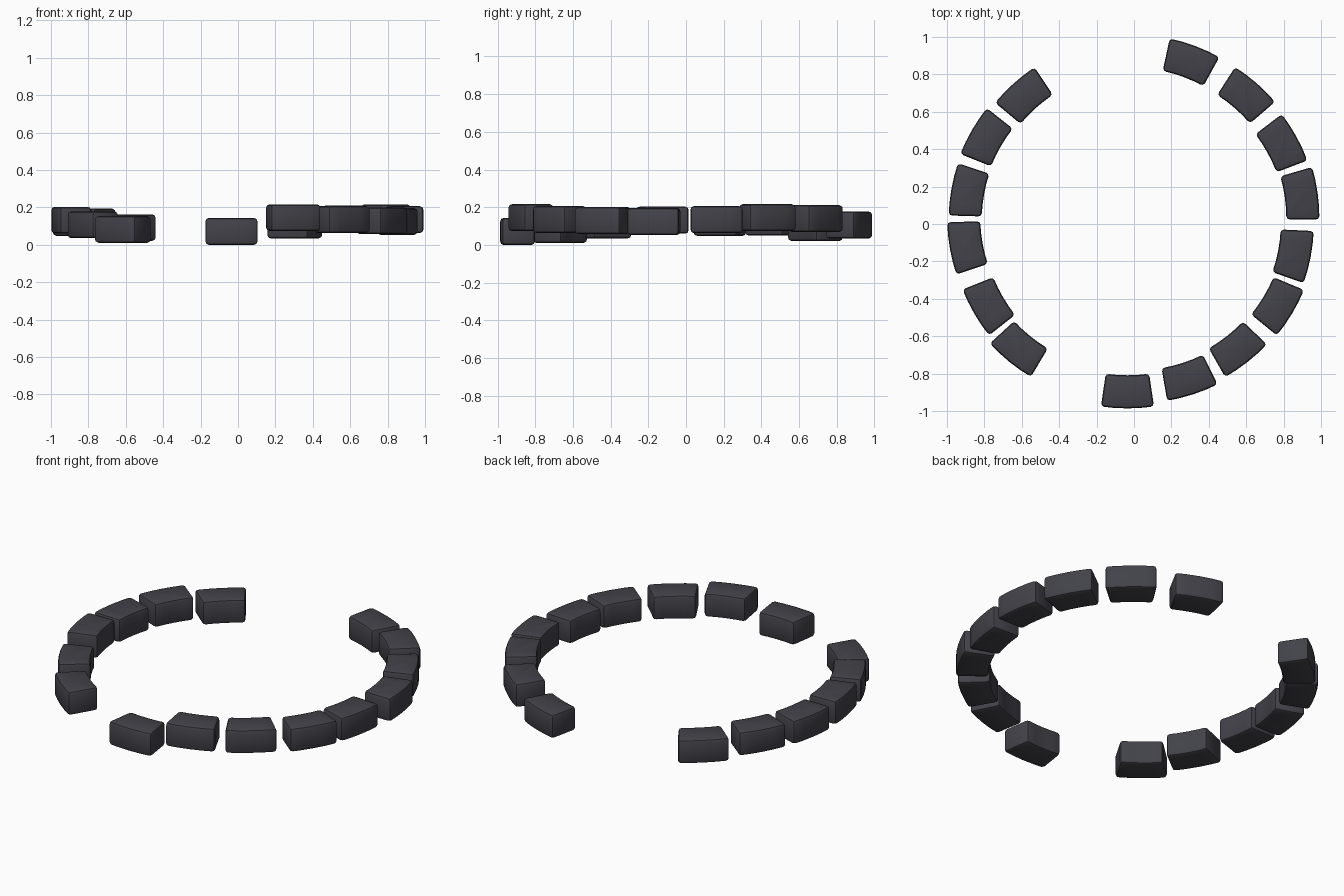
import bpy, bmesh
from math import radians, sin, cos

cube = bpy.data.objects.get("Cube")
if cube:
    bpy.data.objects.remove(cube)

OUTER, INNER, HEIGHT = 0.982, 0.805, 0.143
HALF = radians(8.3)
MID = (OUTER + INNER) / 2 * cos(HALF)
STEPS = 4

stone = bpy.data.materials.new("dark slate")
stone.use_nodes = True
colour = (0.055, 0.055, 0.068, 1)
stone.diffuse_color = colour
stone.node_tree.nodes["Principled BSDF"].inputs["Base Color"].default_value = colour


def make_block_mesh():
    """Curved wedge: an arc profile pulled upward, with softened edges."""
    bm = bmesh.new()
    angles = [HALF * (2 * i / STEPS - 1) for i in range(STEPS + 1)]
    outline = [(OUTER, a) for a in angles] + [(INNER, a) for a in reversed(angles)]
    base = bm.faces.new([bm.verts.new((r * cos(a) - MID, r * sin(a), 0)) for r, a in outline])
    top = bmesh.ops.extrude_face_region(bm, geom=[base])
    lifted = [v for v in top["geom"] if isinstance(v, bmesh.types.BMVert)]
    bmesh.ops.translate(bm, verts=lifted, vec=(0, 0, HEIGHT))
    bmesh.ops.recalc_face_normals(bm, faces=bm.faces)
    sharp = [e for e in bm.edges if e.calc_face_angle(0) > radians(40)]
    bmesh.ops.bevel(bm, geom=sharp, offset=0.018, segments=2, profile=0.5, affect='EDGES')
    bmesh.ops.recalc_face_normals(bm, faces=bm.faces)
    mesh = bpy.data.meshes.new("curved_block")
    bm.to_mesh(mesh)
    bm.free()
    mesh.materials.append(stone)
    mesh.shade_smooth()
    mesh.set_sharp_from_angle(angle=radians(30))
    return mesh


# Broken ring of loose blocks: centre x, centre y, base height, facing angle
blocks = [
    (0.885, 0.152, 0.063, 8),
    (0.782, 0.421, 0.073, 29),
    (0.59, 0.68, 0.068, 49),
    (0.293, 0.86, 0.034, 69.5),
    (-0.579, 0.678, 0.02, 132),
    (-0.782, 0.453, 0.05, 150),
    (-0.88, 0.17, 0.048, 170),
    (-0.888, -0.115, 0.06, 190),
    (-0.77, -0.429, 0.035, 210),
    (-0.606, -0.66, 0.01, 231),
    (-0.035, -0.888, 0, 270),
    (0.285, -0.818, 0.073, 288),
    (0.545, -0.662, 0.063, 308),
    (0.761, -0.429, 0.057, 329),
    (0.848, -0.16, 0.053, 349),
]
mesh = make_block_mesh()
for n, (x, y, z, angle) in enumerate(blocks, 1):
    block = bpy.data.objects.new(f"ring_block_{n}", mesh)
    block.location = (x, y, z)
    block.rotation_euler.z = radians(angle)
    bpy.context.collection.objects.link(block)
